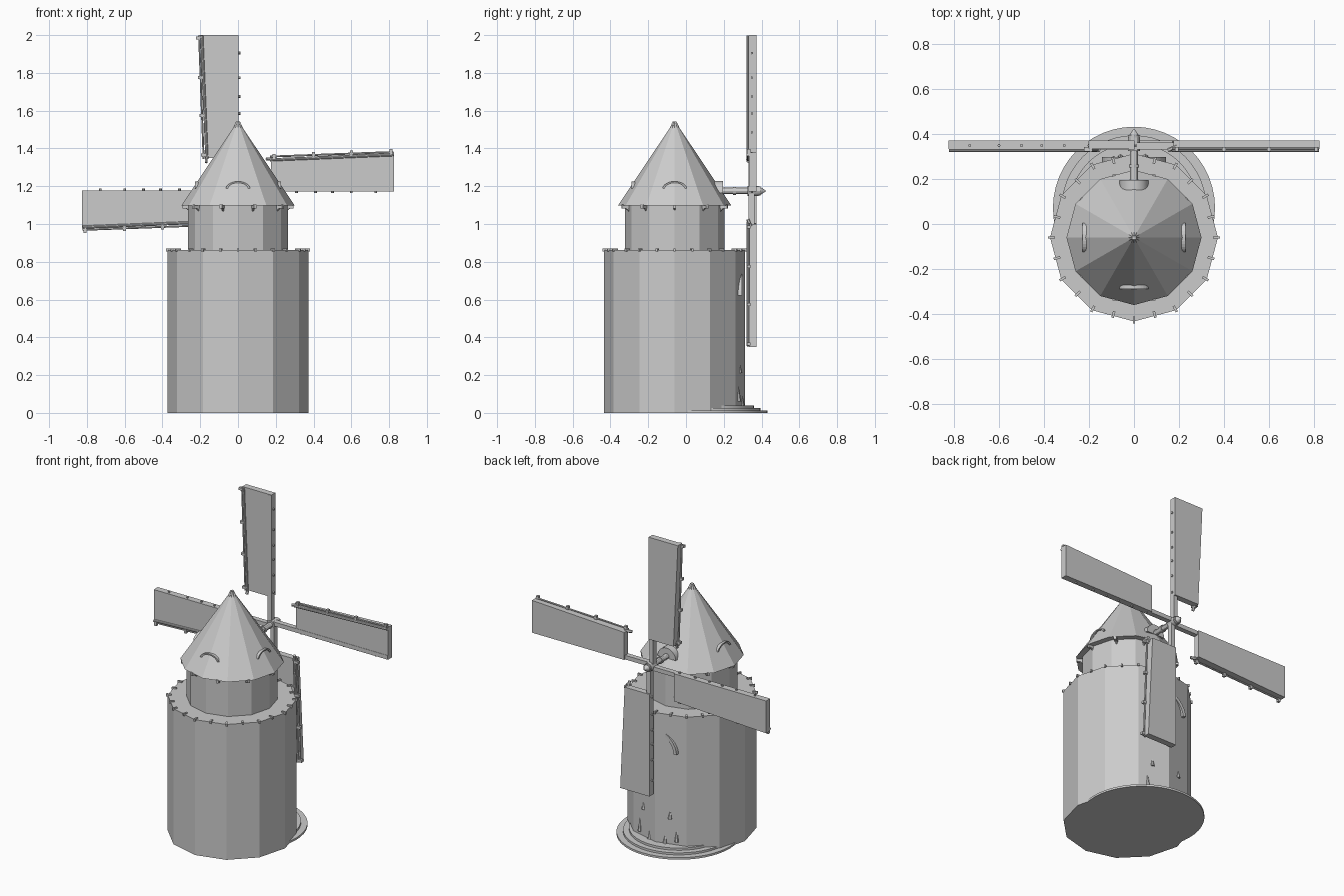
import bpy, bmesh, math
from mathutils import Matrix, Vector

if "Cube" in bpy.data.objects:
    bpy.data.objects.remove(bpy.data.objects["Cube"])

CY = -0.06            # tower axis in y
HUB = Vector((0, 0.345, 1.175))


def finish(name, bm, smooth=False):
    bmesh.ops.recalc_face_normals(bm, faces=bm.faces)
    me = bpy.data.meshes.new(name)
    bm.to_mesh(me)
    bm.free()
    ob = bpy.data.objects.new(name, me)
    bpy.context.collection.objects.link(ob)
    if smooth:
        bpy.context.view_layer.objects.active = ob
        ob.select_set(True)
        bpy.ops.object.shade_smooth_by_angle()
        ob.select_set(False)
    return ob


def tube(bm, a, b, r1, r2, n):
    """Cylinder or cone between two points."""
    a, b = Vector(a), Vector(b)
    d = b - a
    m = Matrix.Translation((a + b) / 2) @ d.to_track_quat('Z', 'Y').to_matrix().to_4x4()
    bmesh.ops.create_cone(bm, cap_ends=True, segments=n, radius1=r1, radius2=r2,
                          depth=d.length, matrix=m)


def box(bm, c, s, rot=Matrix()):
    m = Matrix.Translation(c) @ rot @ Matrix.Diagonal((*s, 1))
    bmesh.ops.create_cube(bm, size=1, matrix=m)


def extrude_xz(bm, pts, y0, y1):
    """Prism from an outline in the xz plane."""
    f = bm.faces.new([bm.verts.new((x, y0, z)) for x, z in pts])
    g = bmesh.ops.extrude_face_region(bm, geom=[f])['geom']
    vs = [v for v in g if isinstance(v, bmesh.types.BMVert)]
    bmesh.ops.translate(bm, vec=(0, y1 - y0, 0), verts=vs)


def arc_pts(r, a0, a1, cz, n, sz=1):
    return [(r * math.cos(math.radians(a0 + (a1 - a0) * i / n)),
             cz + sz * r * math.sin(math.radians(a0 + (a1 - a0) * i / n))) for i in range(n + 1)]


def arch(bm, ro, ri, cz, y0, y1, a0=0, n=12, sz=1):
    extrude_xz(bm, arc_pts(ro, a0, 180 - a0, cz, n, sz) +
               arc_pts(ri, a0, 180 - a0, cz, n, sz)[::-1], y0, y1)


# Tower: main body, upper drum, roof
for name, z0, z1, r0, r1 in (("tower_body", 0, 0.862, 0.373, 0.373),
                             ("upper_drum", 0.862, 1.11, 0.264, 0.264),
                             ("roof", 1.098, 1.535, 0.3, 0.008)):
    bm = bmesh.new()
    tube(bm, (0, CY, z0), (0, CY, z1), r0, r1, 12)
    finish(name, bm)

# Roof tip with converging ribs
bm = bmesh.new()
for i in range(12):
    a = i * math.tau / 12
    c, s = math.cos(a), math.sin(a)
    tube(bm, (0.03 * c, CY + 0.03 * s, 1.487), (0.006 * c, CY + 0.006 * s, 1.54), 0.005, 0.005, 6)
finish("roof_tip", bm)

# Pegs round the parapet and brackets under the eaves
bm = bmesh.new()
for i in range(24):
    a = i * math.tau / 24
    r = 0.366 if i % 2 == 0 else 0.354
    box(bm, (r * math.cos(a), CY + r * math.sin(a), 0.862), (0.03, 0.011, 0.016),
        Matrix.Rotation(a, 4, 'Z'))
finish("parapet_pegs", bm)
bm = bmesh.new()
for i in range(10):
    a = math.radians(18 + 36 * i + 90 - 36)
    c, s = math.cos(a), math.sin(a)
    box(bm, (0.272 * c, CY + 0.272 * s, 1.092), (0.045, 0.016, 0.02), Matrix.Rotation(a, 4, 'Z'))
    tube(bm, (0.25 * c, CY + 0.25 * s, 1.07), (0.283 * c, CY + 0.283 * s, 1.095), 0.006, 0.006, 6)
finish("eaves_brackets", bm)

# Eyebrow arches on three sides of the roof
for name, ang in (("front", 180), ("right", -90), ("left", 90)):
    bm = bmesh.new()
    arch(bm, 0.066, 0.055, 1.182, 0.17, 0.228, 10, 12, 0.66)
    bmesh.ops.transform(bm, verts=bm.verts, matrix=Matrix.Translation((0, CY, 0)) @
                        Matrix.Rotation(math.radians(ang), 4, 'Z'))
    finish("roof_arch_" + name, bm)

# Shaft housing, shaft, hub and nose
bm = bmesh.new()
extrude_xz(bm, arc_pts(0.064, 0, 180, 1.163, 14), 0.1, 0.195)
finish("shaft_housing", bm, True)
bm = bmesh.new()
hz = HUB.z
for y0, y1, r0, r1 in ((0.12, 0.38, 0.017, 0.017), (0.25, 0.265, 0.022, 0.022),
                       (0.325, 0.385, 0.027, 0.027), (0.385, 0.395, 0.024, 0.024),
                       (0.395, 0.42, 0.02, 0.004)):
    tube(bm, (0, y0, hz), (0, y1, hz), r0, r1, 12)
finish("sail_shaft", bm, True)

# Four sails: spar, tapered panel, edge rod and pegs
for k in range(4):
    bm = bmesh.new()
    extrude_xz(bm, [(0.003, 0.175), (0.003, 0.825), (-0.203, 0.825), (-0.172, 0.175)],
               -0.012, 0.027)
    box(bm, (-0.01, 0.002, 0.41), (0.026, 0.032, 0.825))
    tube(bm, (-0.165, -0.017, 0.17), (-0.192, -0.017, 0.822), 0.008, 0.008, 8)
    tube(bm, (-0.182, -0.011, 0.17), (-0.206, -0.011, 0.822), 0.005, 0.005, 8)
    for z in (0.19, 0.40, 0.6, 0.81):
        box(bm, (-0.172 - 0.04 * z, -0.013, z), (0.034, 0.018, 0.016))
    for z in (0.2, 0.31, 0.41, 0.5, 0.6, 0.73):
        tube(bm, (-0.01, 0.004, z), (0.012, 0.004, z), 0.007, 0.007, 6)
    tube(bm, (-0.168, -0.018, 0.15), (-0.168, 0.0, 0.19), 0.009, 0.009, 6)
    bmesh.ops.transform(bm, verts=bm.verts, matrix=Matrix.Translation(HUB) @
                        Matrix.Rotation(k * math.pi / 2, 4, 'Y'))
    finish(f"sail_{k + 1}", bm)

# Round steps at the back door
bm = bmesh.new()
for r, z0, z1 in ((0.36, 0, 0.013), (0.322, 0.013, 0.026), (0.287, 0.026, 0.04)):
    tube(bm, (0, 0.072, z0), (0, 0.072, z1), r, r, 48)
finish("door_steps", bm, True)

# Door arch and frame fragments, showing only where they break the wall
bm = bmesh.new()
arch(bm, 0.142, 0.122, 0.61, 0.2, 0.297, 5, 18)
finish("door_arch", bm)
bm = bmesh.new()
for x, z0, z1, y in ((0.13, 0.06, 0.14, 0.288), (-0.13, 0.06, 0.13, 0.288),
                     (0.1, 0.21, 0.26, 0.294), (-0.09, 0.2, 0.25, 0.297),
                     (0.05, 0.04, 0.11, 0.305), (-0.06, 0.04, 0.1, 0.304)):
    tube(bm, (x, y - 0.008, z0), (x, y - 0.012, z1), 0.013, 0.003, 6)
finish("door_frame_pieces", bm)
